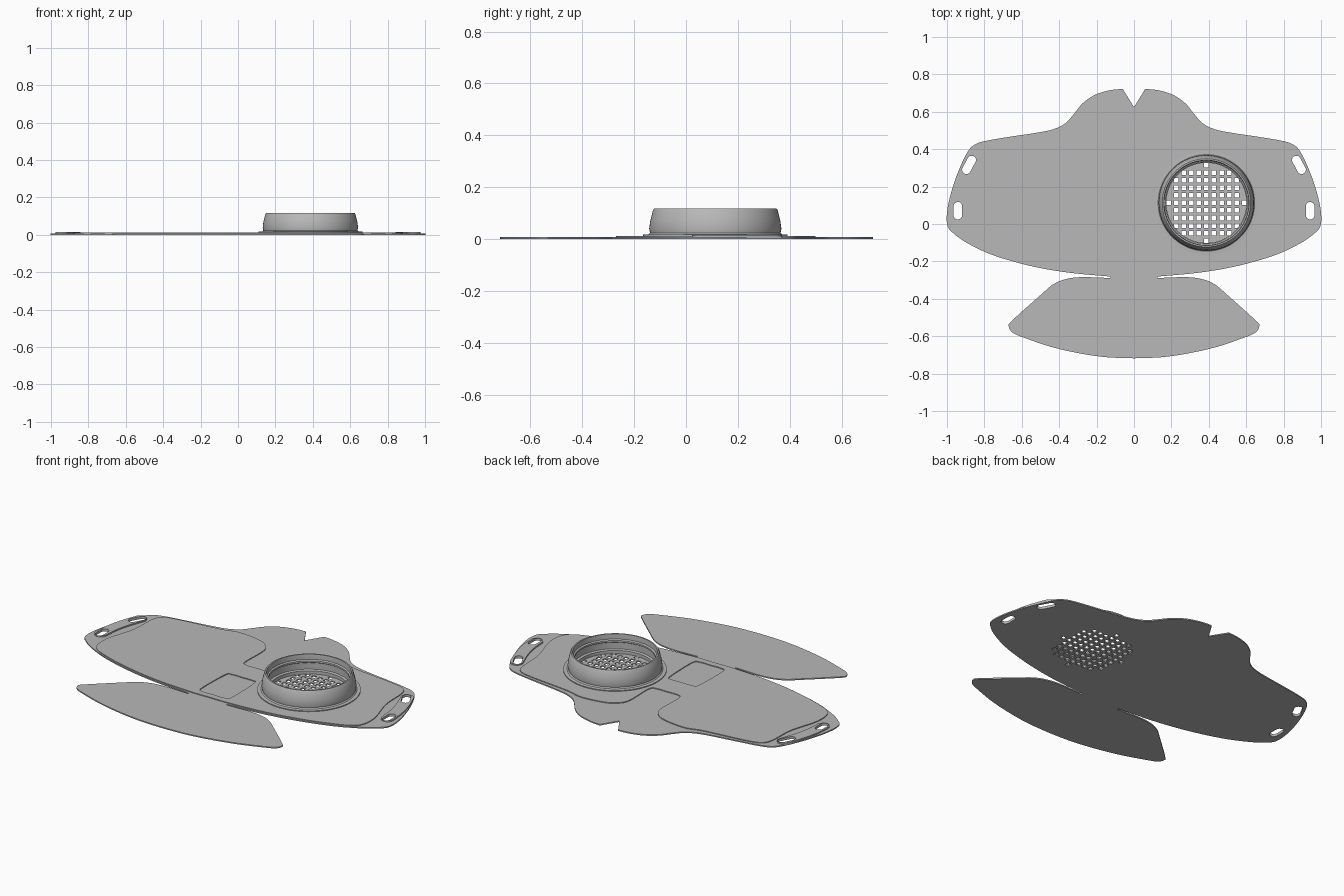
import bpy, math
from mathutils import Vector

if "Cube" in bpy.data.objects:
    bpy.data.objects.remove(bpy.data.objects["Cube"])

grey = bpy.data.materials.new("matte_grey")
grey.use_nodes = True
colour = (0.48, 0.48, 0.48, 1)
grey.diffuse_color = colour
grey.node_tree.nodes["Principled BSDF"].inputs["Base Color"].default_value = colour

CAP = Vector((0.387, 0.113))
SHEET, PANEL, TAB = 0.007, 0.012, 0.015


def smooth(points, steps=5):
    """Catmull-Rom curve through an open run of points."""
    p = [Vector(q) for q in points]
    p = [p[0]] + p + [p[-1]]
    out = []
    for a, b, c, d in zip(p, p[1:], p[2:], p[3:]):
        for i in range(steps):
            t = i / steps
            out.append(0.5 * (2 * b + (c - a) * t + (2 * a - 5 * b + 4 * c - d) * t * t
                              + (3 * b - a - 3 * c + d) * t ** 3))
    return out + [p[-1]]


def mirrored(half):
    """Close a half outline that starts and ends on the centre line."""
    return half + [Vector((-p.x, p.y)) for p in reversed(half) if p.x > 1e-4]


def flip(loop):
    return [Vector((-p.x, p.y)) for p in loop]


def circle(centre, r, n=64):
    return [centre + r * Vector((math.cos(2 * math.pi * i / n), math.sin(2 * math.pi * i / n)))
            for i in range(n)]


def capsule(path, r, n=12):
    """Round-ended band along a path."""
    path = [Vector(p) for p in path]
    out = []
    for pts in (path, path[::-1]):
        for i, p in enumerate(pts[:-1]):
            d = (pts[i + 1] - pts[max(i - 1, 0)]).normalized()
            out.append(p + r * Vector((d.y, -d.x)))
        d = (pts[-1] - pts[-2]).normalized()
        a0 = math.atan2(-d.x, d.y)
        out += [pts[-1] + r * Vector((math.cos(a0 + math.pi * i / n), math.sin(a0 + math.pi * i / n)))
                for i in range(n)]
    return out


def plate(name, loops, bottom, top):
    """Flat plate from an outline followed by its holes."""
    curve = bpy.data.curves.new(name + "_outline", 'CURVE')
    curve.dimensions = '2D'
    curve.fill_mode = 'BOTH'
    curve.extrude = (top - bottom) / 2
    for loop in loops:
        s = curve.splines.new('POLY')
        s.points.add(len(loop) - 1)
        for pt, p in zip(s.points, loop):
            pt.co = (p.x, p.y, 0, 1)
        s.use_cyclic_u = True
    temp = bpy.data.objects.new(name + "_temp", curve)
    bpy.context.collection.objects.link(temp)
    graph = bpy.context.evaluated_depsgraph_get()
    mesh = bpy.data.meshes.new_from_object(temp.evaluated_get(graph))
    bpy.data.objects.remove(temp)
    mesh.materials.clear()
    mesh.materials.append(grey)
    ob = bpy.data.objects.new(name, mesh)
    ob.location.z = (top + bottom) / 2
    bpy.context.collection.objects.link(ob)
    return ob


# Strap slots and ventilation holes
slots = [capsule([(0.868, 0.342), (0.896, 0.290)], 0.023),
         capsule([(0.942, 0.095), (0.942, 0.047)], 0.023)]
vents = []
pitch, h = 0.0405, 0.0122
for i in range(-5, 6):
    for j in range(-5, 6):
        c = CAP + Vector((i, j)) * pitch
        if math.hypot(i, j) * pitch < 0.205:
            vents.append([c + Vector(o) for o in ((-h, -h), (h, -h), (h, h), (-h, h))])

# Base sheet: nose notch, wings, side cuts and chin flap
wing = smooth([(0.06, 0.722), (0.13, 0.715), (0.21, 0.69), (0.275, 0.645), (0.32, 0.59),
               (0.365, 0.54), (0.43, 0.507), (0.52, 0.488), (0.66, 0.467), (0.79, 0.445),
               (0.85, 0.425), (0.89, 0.385), (0.94, 0.28), (0.98, 0.16), (1.0, 0.06),
               (0.997, -0.01), (0.965, -0.05), (0.89, -0.103), (0.75, -0.168),
               (0.55, -0.225), (0.35, -0.26), (0.125, -0.281)])
flap = smooth([(0.125, -0.289), (0.28, -0.284), (0.37, -0.296), (0.435, -0.325),
               (0.50, -0.38), (0.65, -0.515), (0.67, -0.545), (0.65, -0.58),
               (0.59, -0.607), (0.45, -0.655), (0.3, -0.69), (0.15, -0.712), (0, -0.718)])
sheet = mirrored([Vector((0, 0.625))] + wing + flap)
both_slots = slots + [flip(s) for s in slots]
plate("base_sheet", [sheet] + both_slots + vents, 0, SHEET)

# Raised cheek panels, bridged across the middle around a sunken pocket
panel = mirrored(smooth([(0, 0.18), (0.07, 0.18), (0.1, 0.21), (0.1, 0.38), (0.13, 0.445),
                         (0.2, 0.483), (0.34, 0.5), (0.45, 0.475), (0.7, 0.445),
                         (0.79, 0.42), (0.82, 0.36), (0.83, 0.2), (0.88, 0.02),
                         (0.86, -0.1), (0.74, -0.163), (0.55, -0.217), (0.35, -0.252),
                         (0.13, -0.268), (0, -0.268)]))
pocket = mirrored(smooth([(0, 0.04), (0.07, 0.04), (0.095, 0.015), (0.1, -0.2),
                          (0.07, -0.23), (0, -0.23)]))
plate("cheek_panels", [panel, pocket, circle(CAP, 0.25)], SHEET, PANEL)

# Strap tabs
tab = capsule(smooth([(0.877, 0.335), (0.912, 0.24), (0.933, 0.15), (0.941, 0.06)]), 0.036)
plate("left_strap_tab", [tab] + slots, SHEET, TAB)
plate("right_strap_tab", [flip(tab)] + [flip(s) for s in slots], SHEET, TAB)

# Round filter housing: flange, tapered wall, lip and inner thread ridge
profile = [(0.278, SHEET), (0.278, 0.017), (0.258, 0.018), (0.252, 0.024), (0.255, 0.04),
           (0.251, 0.07), (0.241, 0.11), (0.236, 0.118), (0.228, 0.118), (0.226, 0.1),
           (0.226, 0.088), (0.218, 0.083), (0.218, 0.073), (0.226, 0.068),
           (0.226, 0.03), (0.214, 0.026), (0.214, SHEET)]
N, M = 96, len(profile)
verts = [(r * math.cos(2 * math.pi * i / N), r * math.sin(2 * math.pi * i / N), z)
         for i in range(N) for r, z in profile]
faces = [(i * M + j, (i + 1) % N * M + j, (i + 1) % N * M + (j + 1) % M, i * M + (j + 1) % M)
         for i in range(N) for j in range(M)]
mesh = bpy.data.meshes.new("filter_housing")
mesh.from_pydata(verts, [], faces)
mesh.materials.append(grey)
housing = bpy.data.objects.new("filter_housing", mesh)
housing.location = (CAP.x, CAP.y, 0)
bpy.context.collection.objects.link(housing)
bpy.ops.object.select_all(action='DESELECT')
housing.select_set(True)
bpy.context.view_layer.objects.active = housing
bpy.ops.object.shade_smooth_by_angle(angle=math.radians(30))
